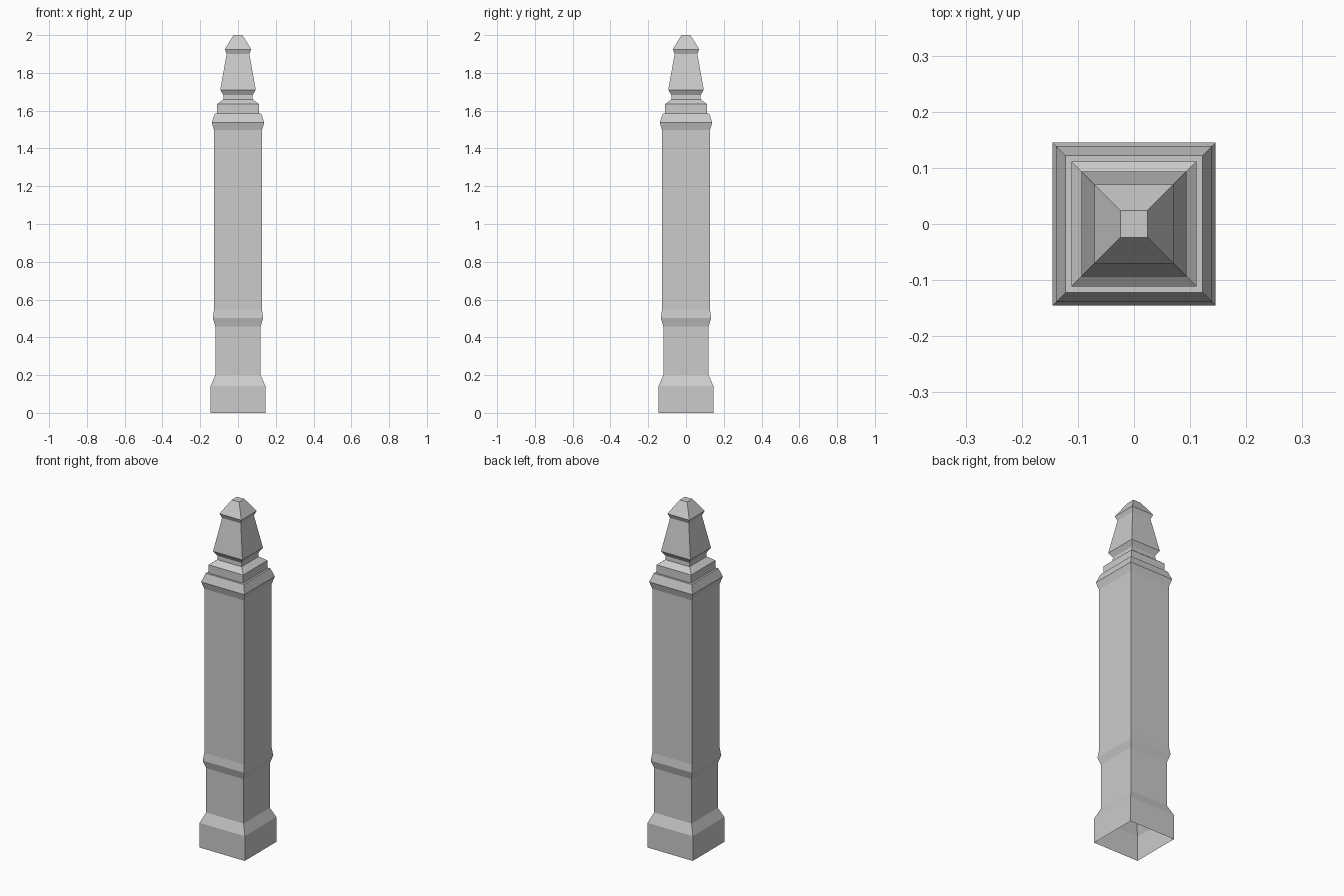
import bpy

if "Cube" in bpy.data.objects:
    bpy.data.objects.remove(bpy.data.objects["Cube"])


def square_loft(name, profile, cap_top=False):
    """Stack square rings given as (half width, height) and skin them."""
    verts, faces = [], []
    for r, z in profile:
        verts += [(-r, -r, z), (r, -r, z), (r, r, z), (-r, r, z)]
    for k in range(len(profile) - 1):
        a, b = 4 * k, 4 * k + 4
        for i in range(4):
            j = (i + 1) % 4
            faces.append((a + i, a + j, b + j, b + i))
    if cap_top:
        n = len(verts)
        faces.append((n - 4, n - 3, n - 2, n - 1))
    mesh = bpy.data.meshes.new(name)
    mesh.from_pydata(verts, [], faces)
    obj = bpy.data.objects.new(name, mesh)
    bpy.context.collection.objects.link(obj)
    return obj


# Plinth with sloped shoulder, open underneath
square_loft("plinth", [(0.145, 0), (0.145, 0.143), (0.12, 0.2)])

# Lower pedestal and its moulding band
square_loft("pedestal", [(0.12, 0.2), (0.12, 0.457), (0.133, 0.502), (0.127, 0.547)])

# Main shaft
square_loft("shaft", [(0.127, 0.547), (0.127, 1.497)])

# Capital: flared cornice, ledge and stepped block
square_loft("capital", [(0.127, 1.497), (0.139, 1.538), (0.122, 1.586),
                        (0.111, 1.586), (0.111, 1.634), (0.078, 1.66)])

# Finial: neck, tapered body and pointed cap with a flat tip
square_loft("finial", [(0.078, 1.66), (0.077, 1.682), (0.094, 1.71),
                       (0.06, 1.9), (0.07, 1.925), (0.024, 2.0)], cap_top=True)
